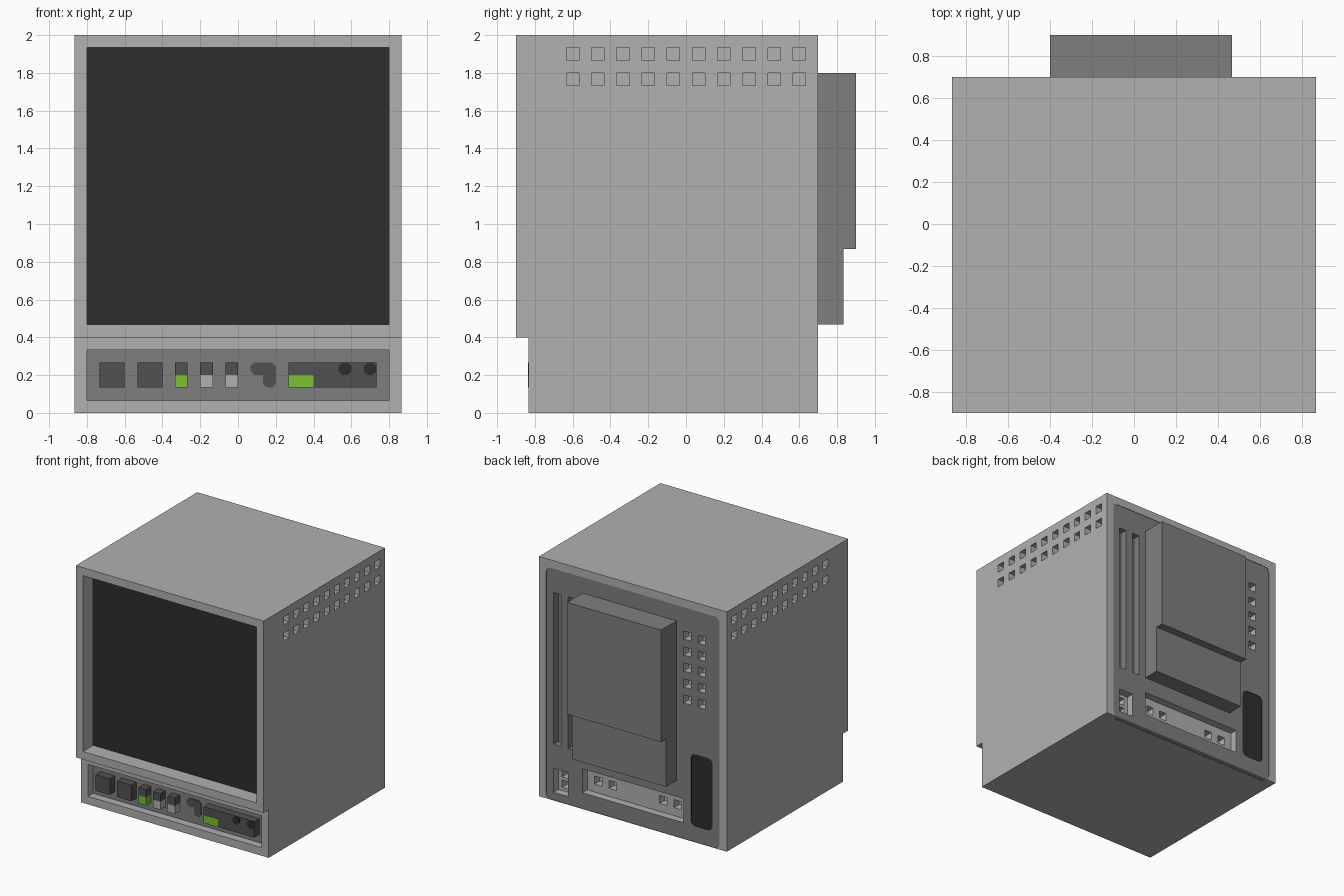
import bpy
import bmesh
from mathutils import Vector

if "Cube" in bpy.data.objects:
    bpy.data.objects.remove(bpy.data.objects["Cube"], do_unlink=True)

U = 1 / 15  # design grid step; all sizes below are in grid steps


def linear(c):
    c /= 255
    return c / 12.92 if c <= 0.04045 else ((c + 0.055) / 1.055) ** 2.4


def make_material(name, r, g, b):
    m = bpy.data.materials.new(name)
    col = (linear(r), linear(g), linear(b), 1)
    m.diffuse_color = col
    m.use_nodes = True
    bsdf = m.node_tree.nodes["Principled BSDF"]
    bsdf.inputs["Base Color"].default_value = col
    bsdf.inputs["Roughness"].default_value = 0.7
    return m


PALETTE = [
    make_material("light grey casing", 177, 177, 177),
    make_material("mid grey panel", 127, 127, 127),
    make_material("dark grey button", 81, 81, 81),
    make_material("near black glass", 45, 45, 45),
    make_material("bright green", 118, 194, 45),
]
CASING, PANEL, BUTTON, BLACK, GREEN = range(5)


def finish(name, bm):
    bmesh.ops.recalc_face_normals(bm, faces=bm.faces[:])
    bmesh.ops.scale(bm, vec=(U, U, U), verts=bm.verts[:])
    mesh = bpy.data.meshes.new(name)
    bm.to_mesh(mesh)
    bm.free()
    for m in PALETTE:
        mesh.materials.append(m)
    obj = bpy.data.objects.new(name, mesh)
    bpy.context.collection.objects.link(obj)
    return obj


def add_box(bm, x, y, z, mat=CASING, floor=None, floor_dir=(0, 1, 0), rounding=0, segments=2):
    """Box from ranges; `floor` colours the face looking along floor_dir."""
    part = bmesh.new()
    bmesh.ops.create_cube(part, size=1)
    for v in part.verts:
        v.co = [lo + (c + 0.5) * (hi - lo) for c, (lo, hi) in zip(v.co, (x, y, z))]
    if rounding:
        edges = [e for e in part.edges if abs(e.verts[0].co.y - e.verts[1].co.y) > 1e-5]
        bmesh.ops.bevel(part, geom=edges, offset=rounding, segments=segments,
                        profile=0.5, affect='EDGES')
    part.normal_update()
    for f in part.faces:
        on_floor = floor is not None and f.normal.dot(Vector(floor_dir)) > 0.9
        f.material_index = floor if on_floor else mat
    temp = bpy.data.meshes.new("temp")
    part.to_mesh(temp)
    part.free()
    bm.from_mesh(temp)
    bpy.data.meshes.remove(temp)


def box(name, *args, **kw):
    bm = bmesh.new()
    add_box(bm, *args, **kw)
    return finish(name, bm)


def extrude_profile(name, points, x, mat):
    """Side outline (y, z) swept across the width."""
    bm = bmesh.new()
    face = bm.faces.new([bm.verts.new((x[0], py, pz)) for py, pz in points])
    out = bmesh.ops.extrude_face_region(bm, geom=[face])
    new = [g for g in out["geom"] if isinstance(g, bmesh.types.BMVert)]
    bmesh.ops.translate(bm, vec=(x[1] - x[0], 0, 0), verts=new)
    for f in bm.faces:
        f.material_index = mat
    return finish(name, bm)


def carve(target, bm):
    cutter = finish("cutter", bm)
    cutter.hide_render = True
    mod = target.modifiers.new("carve", 'BOOLEAN')
    mod.operation = 'DIFFERENCE'
    mod.solver = 'EXACT'
    mod.object = cutter
    bpy.context.view_layer.objects.active = target
    bpy.ops.object.modifier_apply(modifier=mod.name)
    bpy.data.objects.remove(cutter, do_unlink=True)


# Casing with the stepped-back control strip
FRONT, STRIP, BACK = -13.5, -12.5, 10.5
casing = extrude_profile("casing", [(STRIP, 0), (BACK, 0), (BACK, 30), (FRONT, 30),
                                    (FRONT, 6), (STRIP, 6)], (-13, 13), CASING)

# Screen bay, control bay, side vents and painted rear panel
bm = bmesh.new()
add_box(bm, (-12, 12), (-16, -11.5), (7, 29), floor=BLACK)
add_box(bm, (-12, 12), (-16, -11.5), (1, 5), floor=PANEL)
for side in (-1, 1):
    for row in (26, 28):
        for i in range(10):
            y = -9.5 + 2 * i
            add_box(bm, sorted((12 * side, 14 * side)), (y, y + 1), (row, row + 1))
add_box(bm, (-12, 12), (BACK - 0.05, 12), (0.03, 29), PANEL, rounding=0.6)
carve(casing, bm)

# Rear slots, vents, port bays and power socket
bm = bmesh.new()
for x in (8, 10):
    add_box(bm, (x, x + 1), (9.5, 12), (7, 26), PANEL)
for x in (-8, -10):
    for i in range(5):
        add_box(bm, (x, x + 1), (9.5, 12), (17 + 2 * i, 18 + 2 * i))
add_box(bm, (9, 11), (9.5, 12), (1, 4))
add_box(bm, (-7, 7), (9.5, 12), (2, 5))
add_box(bm, (-11, -8), (BACK - 0.12, 12), (2, 11), BLACK, rounding=0.6)
add_box(bm, (-11.5, 11.5), (9.9, 10.3), (-1, 0.02), PANEL)
carve(casing, bm)

# Small sockets inside the port bays
bm = bmesh.new()
for x in (5, 3, -4, -6):
    add_box(bm, (x, x + 1), (8.5, 9.8), (3, 4))
for z in (1.4, 2.7):
    add_box(bm, (9.5, 10.5), (8.5, 9.8), (z, z + 0.9))
carve(casing, bm)

# Rear housing with its shallower lower step
extrude_profile("rear_housing", [(BACK - 0.05, 7), (12.5, 7), (12.5, 13), (13.5, 13),
                                 (13.5, 27), (BACK - 0.05, 27)], (-6, 7), PANEL)

# Front buttons
DEPTH = (STRIP, -11.5)
for i, x in enumerate((-11, -8)):
    box(f"push_button_{i + 1}", (x, x + 2), DEPTH, (2, 4), BUTTON)

# Two-tone switches
for i, (x, colour) in enumerate(((-5, GREEN), (-3, CASING), (-1, CASING))):
    box(f"switch_top_{i + 1}", (x, x + 1), DEPTH, (3, 4), BUTTON)
    box(f"switch_bottom_{i + 1}", (x, x + 1), DEPTH, (2, 3), colour)

# Painted symbol on the control strip
SYMBOL = (-11.6, -11.5)
box("symbol_bar", (1, 3), SYMBOL, (3, 4), BUTTON, rounding=0.3, segments=1)
box("symbol_stem", (2, 3), SYMBOL, (2, 4), BUTTON, rounding=0.3, segments=1)

# Input module with its display and two dials
box("input_module", (4, 11), DEPTH, (2, 4), BUTTON)
PLATE = (STRIP - 0.06, STRIP)
box("module_display", (4, 6), PLATE, (2, 3), GREEN)
for i, x in enumerate((8, 10)):
    box(f"module_dial_{i + 1}", (x, x + 1), PLATE, (3, 4), BLACK, rounding=0.29, segments=1)
